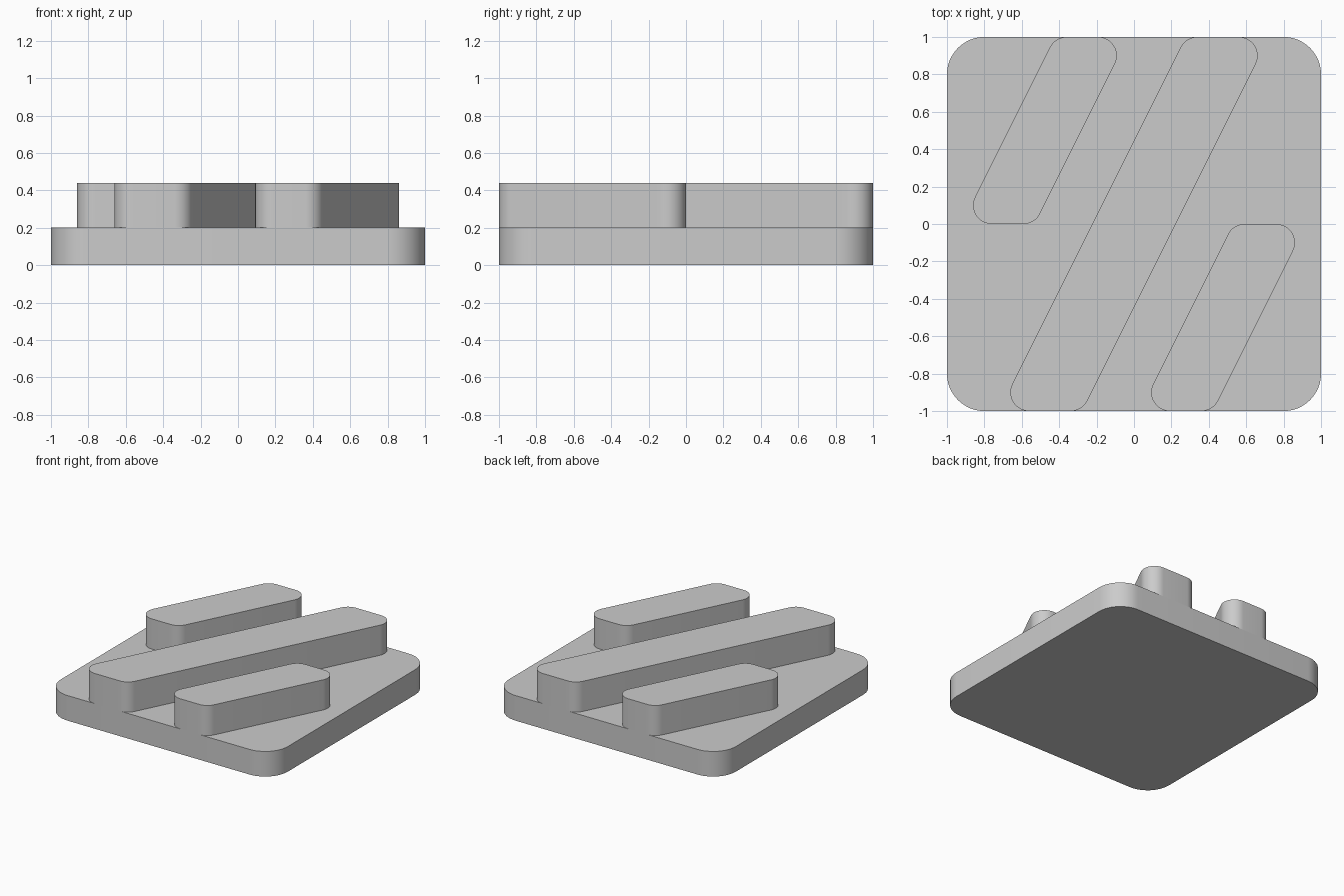
import bpy, bmesh, math
from mathutils import Vector

cube = bpy.data.objects.get("Cube")
if cube:
    bpy.data.objects.remove(cube, do_unlink=True)

# Single plain material
grey = bpy.data.materials.new("plain_grey")
grey.use_nodes = True
colour = (0.6, 0.6, 0.6, 1)
grey.diffuse_color = colour
grey.node_tree.nodes["Principled BSDF"].inputs["Base Color"].default_value = colour


def rounded(corners, radius, steps=12):
    """Fillet each corner of a counter-clockwise convex outline."""
    outline = []
    count = len(corners)
    for i, corner in enumerate(corners):
        p = Vector(corner)
        a = (Vector(corners[i - 1]) - p).normalized()
        b = (Vector(corners[(i + 1) % count]) - p).normalized()
        half = a.angle(b) / 2
        centre = p + (a + b).normalized() * radius / math.sin(half)
        start = math.atan2(-a.x, a.y) + math.pi / 2
        first = p + a * radius / math.tan(half) - centre
        start = math.atan2(first.y, first.x)
        sweep = math.pi - 2 * half
        for s in range(steps + 1):
            t = start + sweep * s / steps
            outline.append(centre + Vector((math.cos(t), math.sin(t))) * radius)
    return outline


def slab(name, corners, radius, bottom, top):
    """Extrude a rounded outline between two heights."""
    bm = bmesh.new()
    base = bm.faces.new([bm.verts.new((p.x, p.y, bottom)) for p in rounded(corners, radius)])
    raised = bmesh.ops.extrude_face_region(bm, geom=[base], use_keep_orig=True)
    verts = [v for v in raised["geom"] if isinstance(v, bmesh.types.BMVert)]
    bmesh.ops.translate(bm, verts=verts, vec=(0, 0, top - bottom))
    bmesh.ops.recalc_face_normals(bm, faces=bm.faces)
    mesh = bpy.data.meshes.new(name)
    bm.to_mesh(mesh)
    bm.free()
    mesh.materials.append(grey)
    obj = bpy.data.objects.new(name, mesh)
    bpy.context.collection.objects.link(obj)
    bpy.ops.object.select_all(action="DESELECT")
    obj.select_set(True)
    bpy.context.view_layer.objects.active = obj
    bpy.ops.object.shade_smooth_by_angle(angle=math.radians(30))
    return obj


def slanted_bar(name, left, right, front, back):
    """Ridge leaning one across for two along; left and right are its x at y = 0."""
    corners = [(left + front / 2, front), (right + front / 2, front),
               (right + back / 2, back), (left + back / 2, back)]
    return slab(name, corners, 0.1, 0.2, 0.44)


# Base plate
slab("base_plate", [(-1, -1), (1, -1), (1, 1), (-1, 1)], 0.2, 0, 0.2)

# Slanted ridges: a long one in the middle and a short one each side
slanted_bar("middle_ridge", -0.223, 0.223, -1, 1)
slanted_bar("right_back_ridge", -0.922, -0.53, 0, 1)
slanted_bar("left_front_ridge", 0.53, 0.922, -1, 0)
